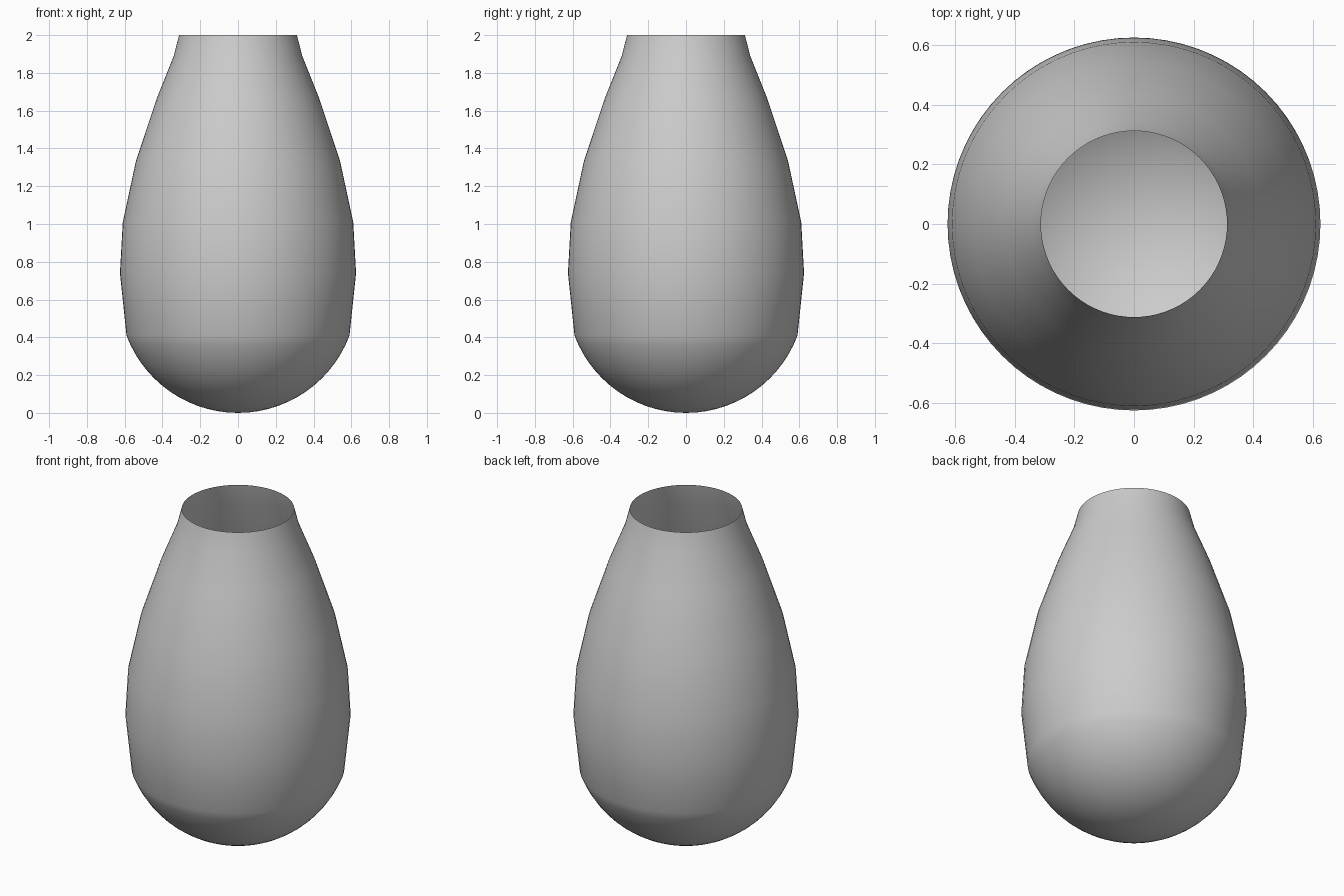
import bpy, bmesh, math

if "Cube" in bpy.data.objects:
    bpy.data.objects.remove(bpy.data.objects["Cube"])

SEGMENTS = 72

# Rounded base: spherical cap from the pole up to the shoulder of the bowl
R, z_join = 0.63, 0.41
a_end = math.acos((R - z_join) / R)
profile = [(R * math.sin(a_end * i / 14), R - R * math.cos(a_end * i / 14))
           for i in range(15)]

# Faceted upper wall: swelling belly tapering to the open mouth
profile += [(0.625, 0.74), (0.61, 1.01), (0.54, 1.335),
            (0.43, 1.665), (0.34, 1.89), (0.312, 2.0)]

# Lathe the profile as a single thin shell
bm = bmesh.new()
pole = bm.verts.new((0, 0, 0))
rings = [[bm.verts.new((r * math.cos(2 * math.pi * k / SEGMENTS),
                        r * math.sin(2 * math.pi * k / SEGMENTS), z))
          for k in range(SEGMENTS)] for r, z in profile[1:]]
for k in range(SEGMENTS):
    n = (k + 1) % SEGMENTS
    bm.faces.new((pole, rings[0][n], rings[0][k]))
    for low, high in zip(rings, rings[1:]):
        bm.faces.new((low[k], low[n], high[n], high[k]))
for f in bm.faces:
    f.smooth = True

mesh = bpy.data.meshes.new("vase_body")
bm.to_mesh(mesh)
bm.free()
vase = bpy.data.objects.new("vase_body", mesh)
bpy.context.collection.objects.link(vase)
